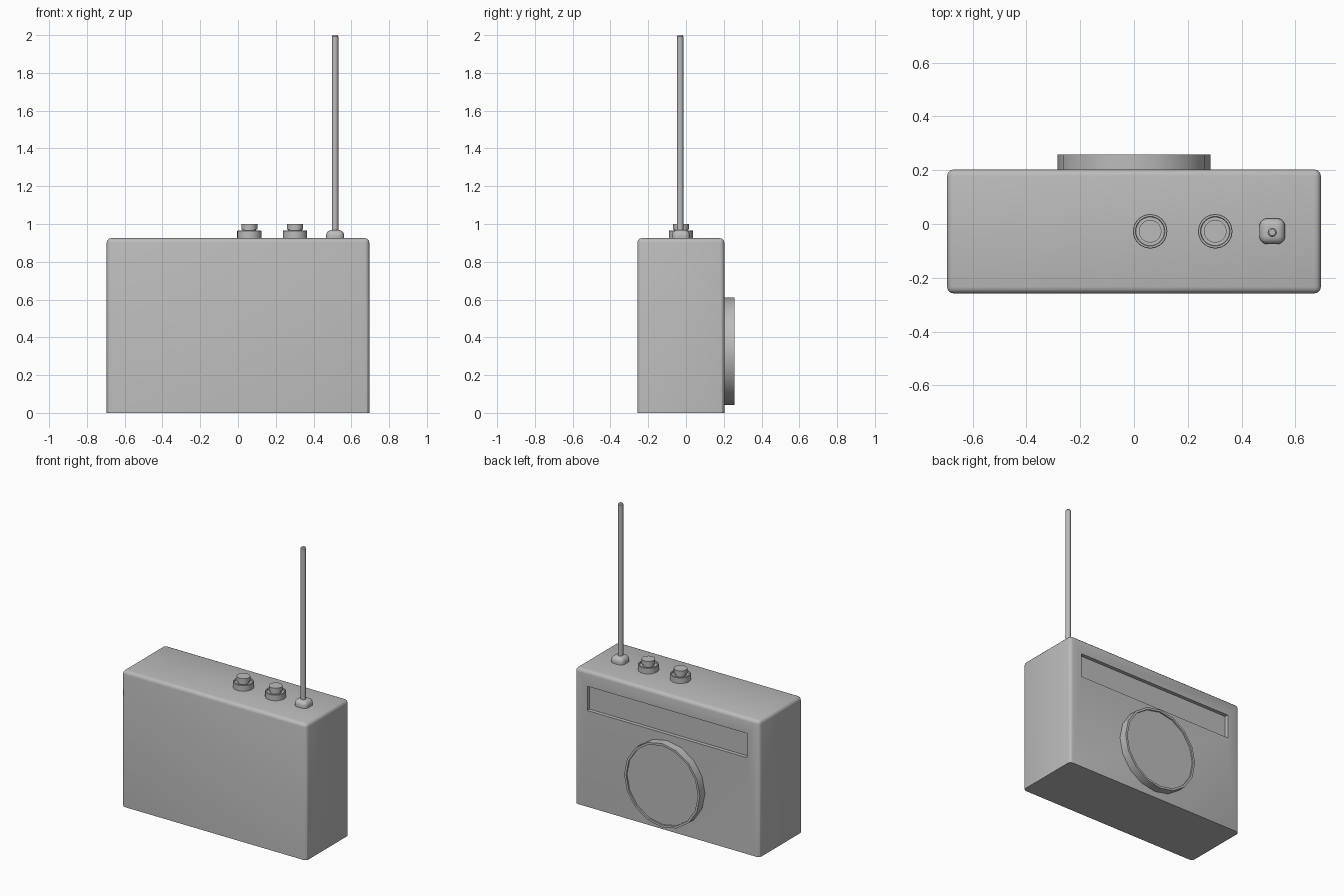
import bpy
import bmesh
import math
from mathutils import Matrix, Vector

cube = bpy.data.objects.get("Cube")
if cube:
    bpy.data.objects.remove(cube, do_unlink=True)

SHADE = (0.5, 0.5, 0.5, 1)
grey = bpy.data.materials.new("mid_grey")
grey.use_nodes = True
grey.diffuse_color = SHADE
grey.node_tree.nodes["Principled BSDF"].inputs["Base Color"].default_value = SHADE


def finish(name, bm):
    """Turn a bmesh into a smooth-shaded object with sharp edges kept."""
    bmesh.ops.recalc_face_normals(bm, faces=bm.faces)
    mesh = bpy.data.meshes.new(name)
    bm.to_mesh(mesh)
    bm.free()
    mesh.materials.append(grey)
    obj = bpy.data.objects.new(name, mesh)
    bpy.context.collection.objects.link(obj)
    bpy.ops.object.select_all(action='DESELECT')
    obj.select_set(True)
    bpy.context.view_layer.objects.active = obj
    bpy.ops.object.shade_smooth_by_angle(angle=math.radians(30))


def rounded_box(low, high, radius, segments=3):
    """Box rounded everywhere except around its base."""
    low, high = Vector(low), Vector(high)
    bm = bmesh.new()
    bmesh.ops.create_cube(bm, size=1)
    bmesh.ops.scale(bm, vec=high - low, verts=bm.verts)
    bmesh.ops.translate(bm, vec=(low + high) / 2, verts=bm.verts)
    edges = [e for e in bm.edges if max(v.co.z for v in e.verts) > low.z + 0.001]
    bmesh.ops.bevel(bm, geom=edges, offset=radius, segments=segments,
                    profile=0.5, affect='EDGES')
    return bm


def lathe(name, profile, sides, matrix):
    """Revolve (radius, height) points around the local z axis, capping both ends."""
    bm = bmesh.new()
    rings = []
    for r, h in profile:
        angles = [math.tau * i / sides for i in range(sides)]
        rings.append([bm.verts.new((r * math.cos(a), r * math.sin(a), h)) for a in angles])
    for a, b in zip(rings, rings[1:]):
        for i in range(sides):
            j = (i + 1) % sides
            bm.faces.new((a[i], a[j], b[j], b[i]))
    bm.faces.new(rings[0][::-1])
    bm.faces.new(rings[-1])
    bm.transform(matrix)
    finish(name, bm)


FRONT, BACK, TOP = -0.258, 0.203, 0.925
ROW_Y = -0.027

# Case with a sunken dial window in the back face
bm = rounded_box((-0.695, FRONT, 0), (0.695, BACK, TOP), 0.024)
panel = max((f for f in bm.faces if f.normal.y > 0.99), key=lambda f: f.calc_area())
bmesh.ops.inset_region(bm, faces=[panel], thickness=0.05)
middle = panel.calc_center_median()
for v in panel.verts:
    v.co.x = math.copysign(0.6, v.co.x)
    v.co.z = 0.82 if v.co.z > middle.z else 0.655
bmesh.ops.inset_region(bm, faces=[panel], thickness=0)
bmesh.ops.translate(bm, vec=(0, -0.025, 0), verts=panel.verts)
finish("case", bm)

# Round speaker with a thin raised rim
speaker_matrix = Matrix.Translation((0, BACK, 0.327)) @ Matrix.Rotation(-math.pi / 2, 4, 'X')
lathe("speaker", [(0.285, -0.005), (0.285, 0.055), (0.27, 0.055), (0.27, 0.045)],
      16, speaker_matrix)

# Two control knobs: grooved collar with a cap in the middle
knob = [(0.064, -0.003), (0.064, 0.038), (0.062, 0.04), (0.055, 0.04), (0.053, 0.032),
        (0.036, 0.032), (0.036, 0.045), (0.042, 0.045), (0.042, 0.075)]
for name, x in (("volume_knob", 0.06), ("tuning_knob", 0.302)):
    lathe(name, knob, 32, Matrix.Translation((x, ROW_Y, TOP)))

# Aerial and its rounded mount
X = 0.514
finish("aerial_mount", rounded_box((X - 0.048, ROW_Y - 0.048, TOP - 0.003),
                                   (X + 0.048, ROW_Y + 0.048, TOP + 0.043), 0.03, 5))
lathe("aerial", [(0.017, 0.95), (0.017, 1.993), (0.012, 2.0)], 16,
      Matrix.Translation((X, ROW_Y - 0.004, 0)))
